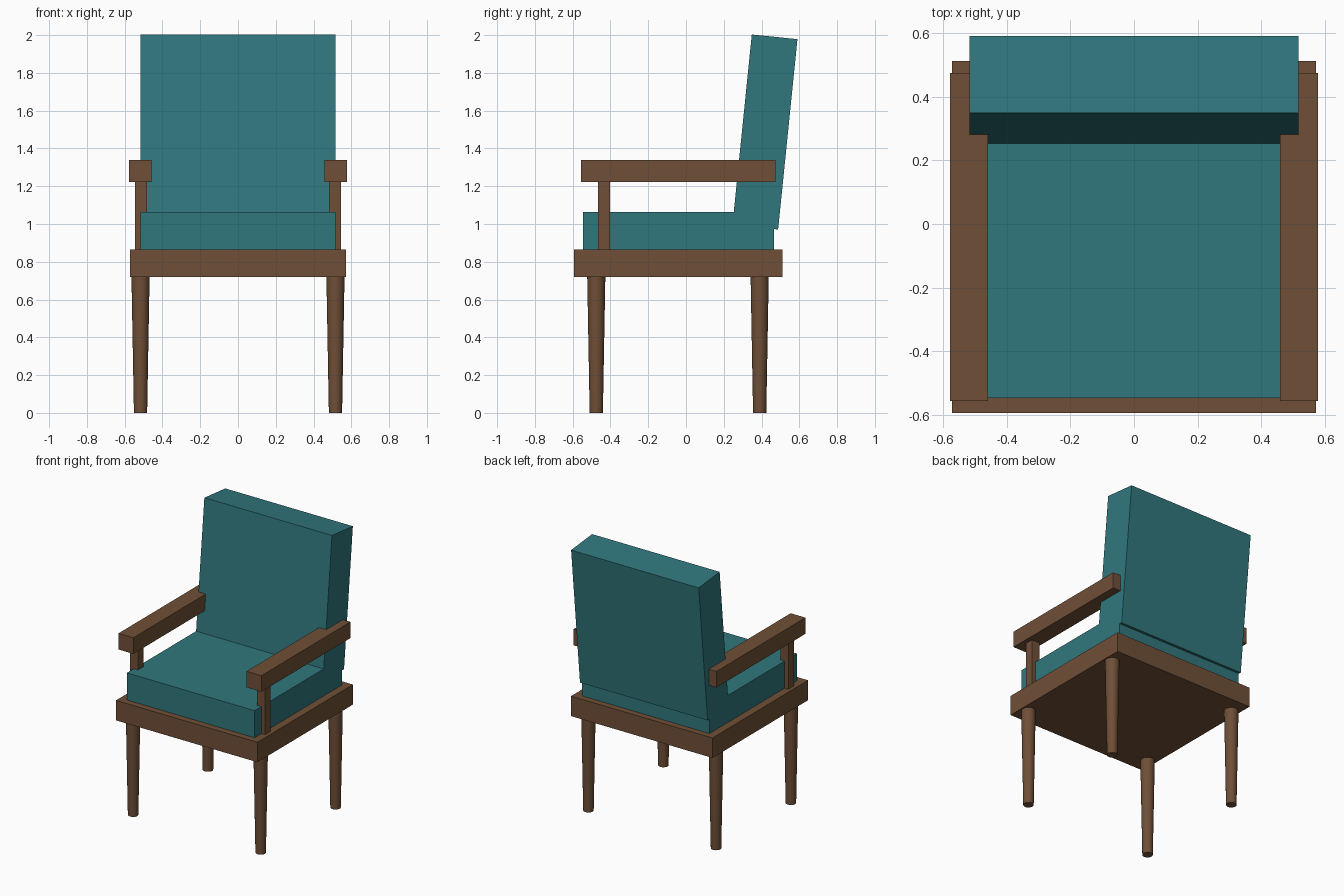
import bpy
import math

if "Cube" in bpy.data.objects:
    bpy.data.objects.remove(bpy.data.objects["Cube"])


def material(name, color):
    m = bpy.data.materials.new(name)
    m.diffuse_color = (*color, 1)
    m.use_nodes = True
    m.node_tree.nodes["Principled BSDF"].inputs["Base Color"].default_value = m.diffuse_color
    return m


wood = material("brown wood", (0.16, 0.078, 0.038))
fabric = material("teal fabric", (0.03, 0.185, 0.205))


def box(name, lo, hi, mat, tilt=0):
    """Box spanning lo to hi, optionally tilted about x through its centre."""
    center = [(a + b) / 2 for a, b in zip(lo, hi)]
    bpy.ops.mesh.primitive_cube_add(size=1, location=center)
    ob = bpy.context.object
    ob.name = name
    ob.scale = [b - a for a, b in zip(lo, hi)]
    ob.rotation_euler.x = tilt
    bpy.ops.object.transform_apply(location=False, rotation=False, scale=True)
    ob.data.materials.append(mat)
    return ob


def leg(name, x, y):
    """Round leg tapering towards the floor."""
    bpy.ops.mesh.primitive_cone_add(vertices=24, radius1=0.035, radius2=0.048,
                                    depth=0.72, location=(x, y, 0.36))
    ob = bpy.context.object
    ob.name = name
    ob.data.materials.append(wood)
    bpy.ops.object.shade_smooth_by_angle(angle=math.radians(40))


# Seat frame and cushions
box("seat_frame", (-0.572, -0.593, 0.72), (0.572, 0.511, 0.866), wood)
box("seat_cushion", (-0.516, -0.546, 0.866), (0.516, 0.466, 1.064), fabric)
box("backrest", (-0.516, 0.2965, 0.9805), (0.516, 0.5395, 1.9935), fabric,
    tilt=math.radians(-5.8))

# Legs, arm posts and armrests on both sides
for side, s in (("left", -1), ("right", 1)):
    leg("front_leg_" + side, s * 0.516, -0.475)
    leg("back_leg_" + side, s * 0.516, 0.39)
    px, ax = s * 0.514, s * 0.518
    box("arm_post_" + side, (px - 0.032, -0.467, 0.866),
        (px + 0.032, -0.403, 1.222), wood)
    box("armrest_" + side, (ax - 0.06, -0.555, 1.222),
        (ax + 0.06, 0.474, 1.34), wood)
